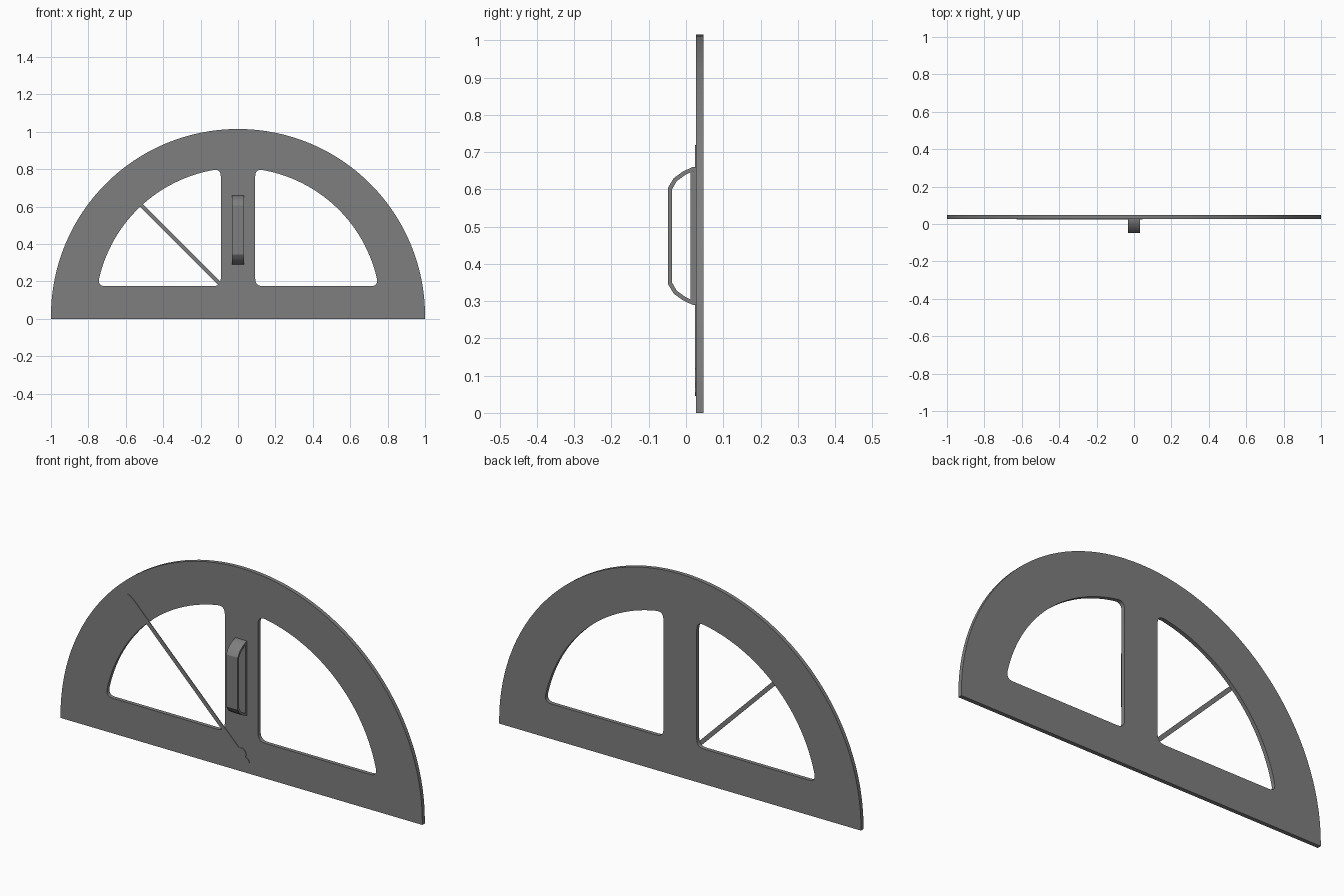
import bpy, math
from mathutils import Vector

cube = bpy.data.objects.get("Cube")
if cube:
    bpy.data.objects.remove(cube, do_unlink=True)

grey = bpy.data.materials.new("mid_grey")
grey.use_nodes = True
colour = (0.21, 0.21, 0.21, 1)
grey.diffuse_color = colour
grey.node_tree.nodes["Principled BSDF"].inputs["Base Color"].default_value = colour


def arc(cx, cz, r, a0, a1, n):
    return [(cx + r * math.cos(a0 + (a1 - a0) * i / n),
             cz + r * math.sin(a0 + (a1 - a0) * i / n)) for i in range(n + 1)]


def fillet(p, corner, q, n=6):
    p, c, q = Vector(p), Vector(corner), Vector(q)
    return [tuple(p * (1 - t) ** 2 + c * 2 * t * (1 - t) + q * t * t)
            for t in [i / n for i in range(n + 1)]]


def sheet(name, outlines, depth, location, rotation):
    """Extrude flat closed outlines (later ones are holes) into a mesh."""
    cu = bpy.data.curves.new(name, 'CURVE')
    cu.dimensions = '2D'
    cu.fill_mode = 'BOTH'
    cu.extrude = depth / 2
    for pts in outlines:
        sp = cu.splines.new('POLY')
        sp.points.add(len(pts) - 1)
        for point, (u, v) in zip(sp.points, pts):
            point.co = (u, v, 0, 1)
        sp.use_cyclic_u = True
    ob = bpy.data.objects.new(name, cu)
    bpy.context.collection.objects.link(ob)
    ob.location, ob.rotation_euler = location, rotation
    bpy.ops.object.select_all(action='DESELECT')
    ob.select_set(True)
    bpy.context.view_layer.objects.active = ob
    bpy.ops.object.convert(target='MESH')
    ob = bpy.context.object
    ob.name = name
    bpy.ops.object.mode_set(mode='EDIT')
    bpy.ops.mesh.select_all(action='SELECT')
    bpy.ops.mesh.remove_doubles(threshold=0.00005)
    bpy.ops.mesh.normals_make_consistent(inside=False)
    bpy.ops.object.mode_set(mode='OBJECT')
    ob.data.materials.clear()
    ob.data.materials.append(grey)
    bpy.ops.object.shade_smooth_by_angle(angle=math.radians(25))
    return ob


UPRIGHT = (math.pi / 2, 0, 0)

# Half-round plate with two rounded windows
outer = [(-1, 0), (1, 0)] + arc(0, 0.015, 1, 0, math.pi, 64)
R, CZ, X0, Z0, F = 0.762, 0.045, 0.092, 0.175, 0.04
low, high = math.asin((Z0 - CZ) / R), math.acos(X0 / R)
trim = F / R
rim = arc(0, CZ, R, low + trim, high - trim, 28)
corner_b = (R * math.cos(low), Z0)
corner_c = (X0, CZ + R * math.sin(high))
window = (fillet((X0, Z0 + F), (X0, Z0), (X0 + F, Z0))
          + fillet((corner_b[0] - F, Z0), corner_b, rim[0])
          + rim[1:-1]
          + fillet(rim[-1], corner_c, (X0, corner_c[1] - F)))
mirrored = [(-x, z) for x, z in reversed(window)]
sheet("plate", [outer, window, mirrored], 0.02, (0, 0.037, 0), UPRIGHT)

# Thin diagonal pointer with a round hub near its tail
half = [(0, 0.006), (0.012, 0.015), (0.03, 0.009)]
half += arc(0.058, 0, 0.028, math.radians(155), math.radians(22), 10)
half += [(0.91, 0.0105), (0.935, 0.006), (0.945, 0.001)]
profile = half + [(s, -w) for s, w in reversed(half)]
d = math.sqrt(0.5)
pointer = [(0.04 - d * s + d * w, 0.05 + d * s + d * w) for s, w in profile]
sheet("pointer", [pointer], 0.0035, (0, 0.0255, 0), UPRIGHT)

# Grab handle: bent strap with an open middle, on a backing strip
MID = 0.475
top_out = [(0.028, 0.185), (0.018, 0.185), (-0.008, 0.173), (-0.033, 0.155), (-0.048, 0.13)]
top_in = [(0.028, 0.174), (0.018, 0.174), (-0.003, 0.163), (-0.025, 0.147), (-0.037, 0.126)]


def both_ends(points):
    return ([(y, MID + h) for y, h in points]
            + [(y, MID - h) for y, h in reversed(points)])


strap = both_ends(top_out) + list(reversed(both_ends(top_in)))
SIDEWAYS = (math.pi / 2, 0, math.pi / 2)
sheet("handle", [strap], 0.064, (0, 0, 0), SIDEWAYS)
strip = both_ends([(0.028, 0.176), (0.012, 0.172)])
sheet("handle_base", [strip], 0.064, (0, 0, 0), SIDEWAYS)
